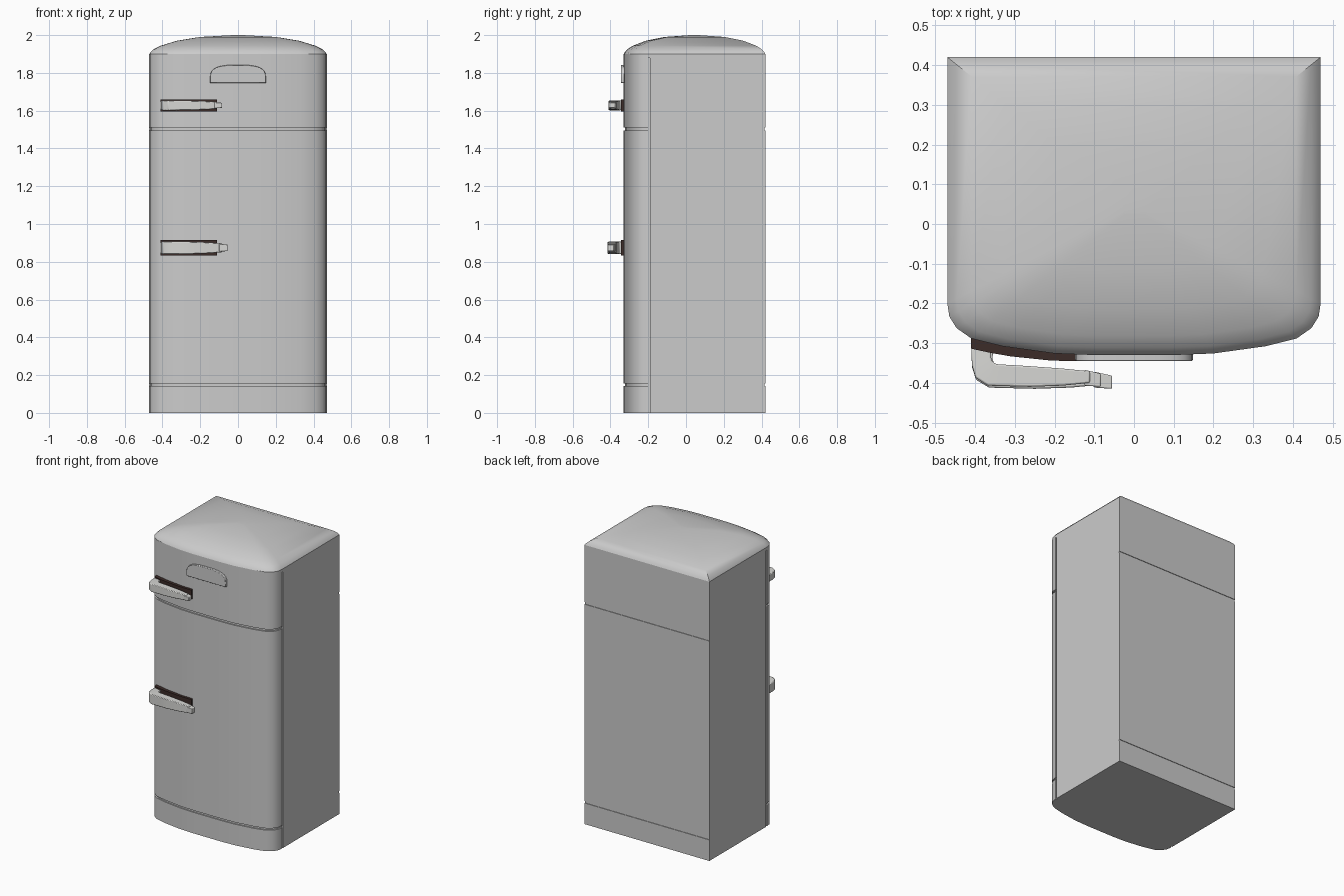
import bpy, bmesh, math

cube = bpy.data.objects.get("Cube")
if cube:
    bpy.data.objects.remove(cube, do_unlink=True)


def material(name, color):
    m = bpy.data.materials.new(name)
    m.use_nodes = True
    m.diffuse_color = (*color, 1)
    m.node_tree.nodes["Principled BSDF"].inputs["Base Color"].default_value = (*color, 1)
    return m


ENAMEL = material("grey enamel", (0.6, 0.6, 0.6))
METAL = material("pale metal", (0.68, 0.68, 0.66))
DARK = material("dark brown", (0.045, 0.025, 0.022))


def loft(name, rings, mat, bevel=0, angle=30):
    """Skin a stack of equal-length point rings and cap both ends."""
    bm = bmesh.new()
    loops = [[bm.verts.new(p) for p in ring] for ring in rings]
    n = len(loops[0])
    for a, b in zip(loops, loops[1:]):
        for i in range(n):
            j = (i + 1) % n
            bm.faces.new((a[i], a[j], b[j], b[i]))
    bm.faces.new(loops[0][::-1])
    bm.faces.new(loops[-1])
    bmesh.ops.recalc_face_normals(bm, faces=bm.faces)
    mesh = bpy.data.meshes.new(name)
    bm.to_mesh(mesh)
    bm.free()
    mesh.materials.append(mat)
    ob = bpy.data.objects.new(name, mesh)
    bpy.context.collection.objects.link(ob)
    if bevel:
        mod = ob.modifiers.new("soft edges", "BEVEL")
        mod.width, mod.segments = bevel, 2
    bpy.ops.object.select_all(action="DESELECT")
    ob.select_set(True)
    bpy.context.view_layer.objects.active = ob
    bpy.ops.object.shade_smooth_by_angle(angle=math.radians(angle))
    return ob


# Plan of the cabinet: bowed front with rounded corners, square back
FRONT = [(0.47, -0.2), (0.465, -0.233), (0.447, -0.262), (0.41, -0.288),
         (0.33, -0.308), (0.2, -0.326), (0.1, -0.33)]
SIDE_Y, BACK_Y, MID_Y = -0.19, 0.42, 0.045


def front_y(x):
    x = abs(x)
    for (x1, y1), (x0, y0) in zip(FRONT, FRONT[1:]):
        if x >= x0:
            return y0 + (y1 - y0) * (x - x0) / (x1 - x0)
    return FRONT[-1][1]


def plan(z, gap=0.008, inset=0):
    """Outline at height z; gap is the side seam depth, inset the seam around the door."""
    half = [(0.47, BACK_Y - inset * 0.5), (0.47, SIDE_Y),
            (0.47 - gap, SIDE_Y), (0.47 - gap, -0.2)]
    half += [(x - inset * x / 0.47, y + inset) for x, y in FRONT]
    return [(x, y, z) for x, y in half] + [(-x, y, z) for x, y in reversed(half)]


# Cabinet with seams below and above the main door
rings = [plan(0)]
for low, high in ((0.143, 0.156), (1.496, 1.51)):
    rings += [plan(low), plan(low, inset=0.008), plan(high, inset=0.008), plan(high)]
rings += [plan(1.88), plan(1.88, gap=0), plan(1.9, gap=0)]
loft("cabinet", rings, ENAMEL)


# Domed roof
def roof_ring(s, z):
    pts = [(0.47, BACK_Y)] + FRONT
    pts += [(-x, y) for x, y in reversed(pts)]
    return [(x * s, MID_Y + (y - MID_Y) * s, z) for x, y in pts]


DOME = ((1, 1.9), (0.985, 1.91), (0.95, 1.925), (0.87, 1.944),
        (0.69, 1.97), (0.43, 1.99), (0.06, 2.0))
loft("roof", [roof_ring(s, z) for s, z in DOME], ENAMEL)

# Half-oval badge plate on the upper door
badge = [(-0.148, 1.747), (0.148, 1.747)]
for i in range(15):
    t = math.pi * i / 14
    c, s = math.cos(t), math.sin(t)
    badge.append((0.148 * math.copysign(abs(c) ** 0.6, c), 1.775 + 0.067 * abs(s) ** 0.8))
loft("badge", [[(x, y, z) for x, z in badge] for y in (-0.31, -0.345)], ENAMEL, 0.003)


# Door handles: dark curved backing plate, hooked grip and narrow tip
def section(outer, inner, z, h):
    (xo, yo), (xi, yi) = outer, inner
    return [(xo, yo, z - h), (xi, yi, z - h), (xi, yi, z + h), (xo, yo, z + h)]


GRIP = (((-0.41, -0.31), (-0.355, -0.31), 0.9), ((-0.408, -0.36), (-0.356, -0.34), 0.95),
        ((-0.398, -0.392), (-0.352, -0.352), 1), ((-0.365, -0.412), (-0.34, -0.358), 1),
        ((-0.25, -0.415), (-0.25, -0.363), 0.95), ((-0.16, -0.412), (-0.16, -0.369), 0.85),
        ((-0.085, -0.405), (-0.085, -0.376), 0.7))


def handle(prefix, z, height, length, shift):
    def place(p):
        return (-0.41 + (p[0] + 0.41) * length, p[1] + shift)

    plate = []
    for i in range(7):
        x = -0.41 + 0.05 * i
        y = front_y(x)
        plate.append(section((x, y - 0.026 + 0.0017 * i), (x, y + 0.01), z, height))
    loft(prefix + "_handle_plate", plate, DARK)
    loft(prefix + "_handle_grip",
         [section(place(o), place(i), z, height * 0.82 * k) for o, i, k in GRIP], METAL, 0.004)
    tip = [((-0.1, -0.412), (-0.1, -0.372)), ((-0.055, -0.415), (-0.055, -0.382))]
    loft(prefix + "_handle_tip",
         [section(place(o), place(i), z, height * h) for (o, i), h in zip(tip, (0.5, 0.42))],
         METAL, 0.003)


handle("upper", 1.628, 0.032, 0.92, 0.005)
handle("lower", 0.874, 0.041, 1.0, 0)
